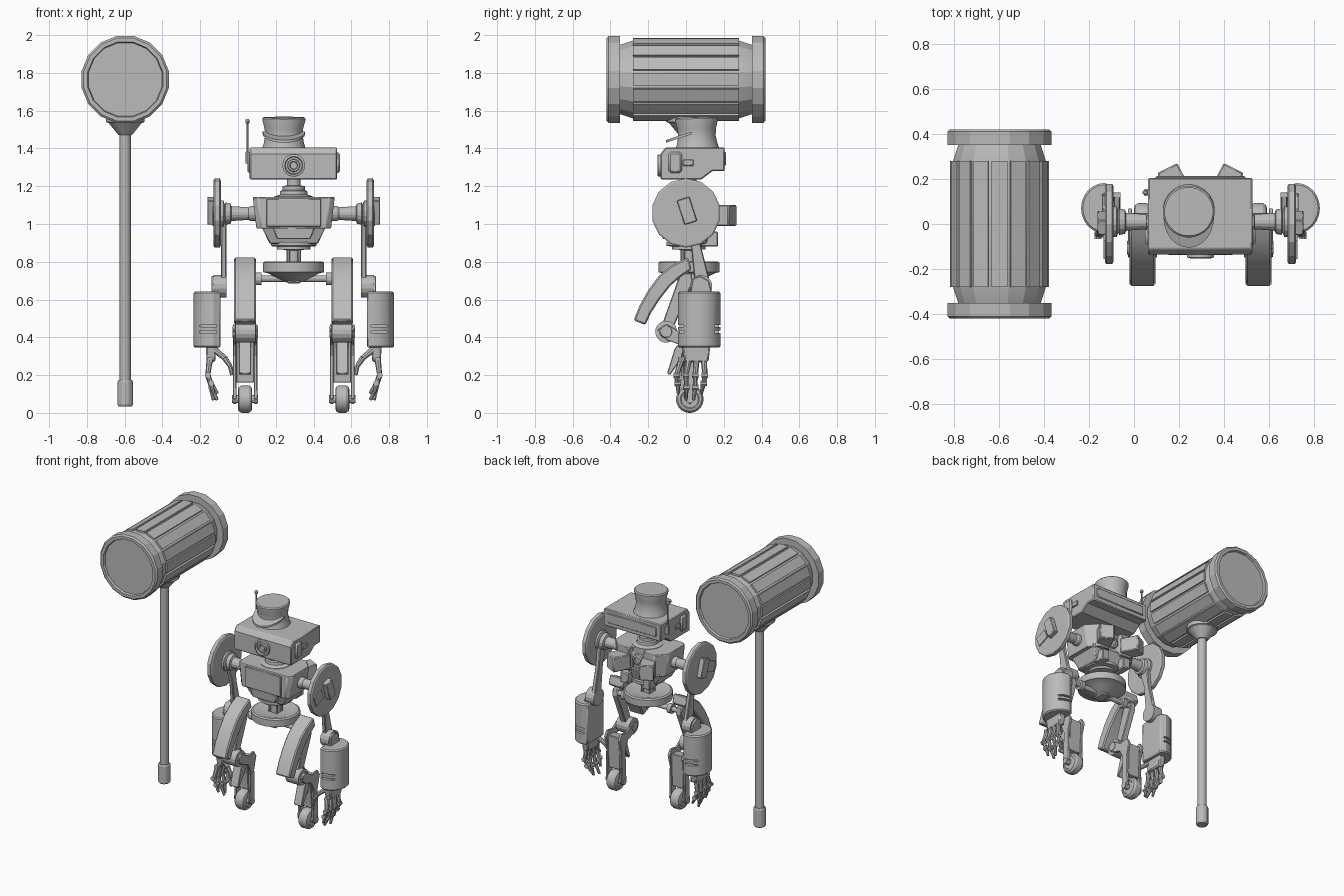
import bpy, bmesh, math
from mathutils import Vector, Euler

grey = bpy.data.materials.new("plain grey")
grey.diffuse_color = (0.5, 0.5, 0.5, 1)
CX = 0.295  # centre line of the robot


def finish(name, bm, bevel=0):
    bmesh.ops.recalc_face_normals(bm, faces=bm.faces)
    me = bpy.data.meshes.new(name)
    bm.to_mesh(me)
    bm.free()
    me.materials.append(grey)
    ob = bpy.data.objects.new(name, me)
    bpy.context.collection.objects.link(ob)
    if bevel:
        m = ob.modifiers.new("bevel", 'BEVEL')
        m.width, m.segments, m.limit_method = bevel, 1, 'ANGLE'
        m.angle_limit = math.radians(40)
    return ob


def lathe(name, origin, axis, prof, n=16, turn=0.5):
    """Revolve (radius, distance) points around an axis, capping both ends."""
    bm = bmesh.new()
    rot = Vector(axis).to_track_quat('Z', 'Y')
    rings = []
    for r, h in prof:
        rings.append([bm.verts.new(Vector(origin) + rot @ Vector((
            r * math.cos(math.tau * (i + turn) / n), r * math.sin(math.tau * (i + turn) / n), h)))
            for i in range(n)])
    for a, b in zip(rings, rings[1:]):
        for i in range(n):
            j = (i + 1) % n
            bm.faces.new((a[i], a[j], b[j], b[i]))
    bm.faces.new(rings[0])
    bm.faces.new(rings[-1])
    return finish(name, bm)


def rod(name, p0, p1, r0, r1=None, n=12):
    d = Vector(p1) - Vector(p0)
    return lathe(name, p0, d, [(r0, 0), (r0 if r1 is None else r1, d.length)], n)


def prism(name, pts, a, b, axis='X', bevel=0):
    """Extrude an outline from a to b along an axis."""
    place = {'X': lambda p, t: (t, p[0], p[1]), 'Y': lambda p, t: (p[0], t, p[1]),
             'Z': lambda p, t: (p[0], p[1], t)}[axis]
    bm = bmesh.new()
    lo = [bm.verts.new(place(p, a)) for p in pts]
    hi = [bm.verts.new(place(p, b)) for p in pts]
    bm.faces.new(lo)
    bm.faces.new(hi)
    for i in range(len(pts)):
        j = (i + 1) % len(pts)
        bm.faces.new((lo[i], lo[j], hi[j], hi[i]))
    return finish(name, bm, bevel)


def box(name, c, size, rot=(0, 0, 0), bevel=0, taper=1):
    bm = bmesh.new()
    bmesh.ops.create_cube(bm, size=1)
    e = Euler([math.radians(a) for a in rot])
    for v in bm.verts:
        k = taper if v.co.z < 0 else 1
        p = Vector((v.co.x * size[0] * k, v.co.y * size[1] * k, v.co.z * size[2]))
        p.rotate(e)
        v.co = p + Vector(c)
    return finish(name, bm, bevel)


# ---- Hammer: rims, fluted drum, handle ----
HX, HZ = -0.597, 1.765
half = [(0.198, 0.405), (0.203, 0.42), (0.224, 0.42), (0.235, 0.41), (0.235, 0.35), (0.187, 0.35), (0.21, 0.28)]
lathe("hammer_head", (HX, 0, HZ), (0, 1, 0),
      [(r, -h) for r, h in half] + half[::-1], 16)
flutes = []
for i in range(16):
    for da, r in ((-9.3, 0.208), (-9, 0.222), (9, 0.222), (9.3, 0.208)):
        a = math.radians(i * 22.5 + da)
        flutes.append((HX + r * math.cos(a), HZ + r * math.sin(a)))
prism("hammer_flutes", flutes, -0.28, 0.28, 'Y')
lathe("hammer_handle", (HX, 0, 0), (0, 0, 1), [(0.036, 0.035), (0.042, 0.045), (0.042, 0.165),
      (0.036, 0.175), (0.03, 0.175), (0.03, 1.47), (0.036, 1.47), (0.09, 1.535), (0.105, 1.54), (0.105, 1.57)], 14)

# ---- Head: casing, lens, side panels, hat, antenna ----
prism("head", [(-0.135, 1.235), (-0.135, 1.37), (-0.11, 1.405), (0.205, 1.405), (0.205, 1.28),
               (0.14, 1.28), (0.08, 1.235)], 0.062, 0.525, bevel=0.006)
box("back_head_strip", (CX, 0.205, 1.345), (0.40, 0.014, 0.07), bevel=0.004)
lathe("eye_lens", (CX, -0.13, 1.31), (0, -1, 0), [(0.06, 0), (0.06, 0.018), (0.048, 0.022),
      (0.044, 0.008), (0.034, 0.008), (0.031, 0.02), (0.022, 0.02), (0.018, 0.01)], 20)
for x, s in ((0.062, "left"), (0.527, "right")):
    box("ear_panel_" + s, (x, -0.057, 1.325), (0.026, 0.07, 0.11), bevel=0.01)
    box("ear_catch_" + s, (x, 0.012, 1.325), (0.018, 0.055, 0.035), bevel=0.004)
lathe("hat", (0.243, 0.06, 1.395), (0, -0.03, 1), [(0.118, 0), (0.108, 0.03), (0.1, 0.07), (0.103, 0.11),
      (0.115, 0.155), (0.115, 0.163), (0.108, 0.17)], 24)
brim = [(0.243 + 0.112 * math.cos(a), 0.03 + 0.135 * math.sin(a))
        for a in [math.radians(180 + 15 * i) for i in range(13)]]
visor = prism("hat_visor", brim, 0, 0.014, 'Z')
for v in visor.data.vertices:
    v.co.z += 1.475 + 0.33 * (v.co.y - 0.03)
lathe("antenna", (0.05, 0.14, 1.32), (0, 0, 1), [(0.011, 0), (0.011, 0.06), (0.006, 0.065), (0.005, 0.21),
      (0.011, 0.215), (0.012, 0.228), (0.007, 0.237)], 10)
box("antenna_mount", (0.057, 0.14, 1.35), (0.02, 0.03, 0.05))

# ---- Neck and torso ----
NY = 0.02
lathe("neck", (CX, NY, 0), (0, 0, 1), [(0.105, 1.12), (0.105, 1.145), (0.075, 1.155), (0.072, 1.175),
      (0.06, 1.18), (0.06, 1.2), (0.036, 1.205), (0.036, 1.245)], 20)
chest = [(-0.217, -0.10), (-0.19, -0.125), (0.19, -0.125), (0.217, -0.10), (0.217, 0.09), (0.15, 0.16),
         (0.06, 0.16), (0.05, 0.12), (-0.05, 0.12), (-0.06, 0.16), (-0.15, 0.16), (-0.217, 0.09)]
torso = prism("torso", [(CX + x, y) for x, y in chest], 0.975, 1.142, 'Z', 0.005)
for v in torso.data.vertices:
    if v.co.z < 1:
        v.co.x = CX + (v.co.x - CX) * 0.91
box("chest_plate", (CX, -0.128, 1.06), (0.29, 0.02, 0.15), bevel=0.004)
box("belly", (CX, 0.015, 0.945), (0.35, 0.25, 0.1), taper=0.73, bevel=0.006)
box("belly_flap", (CX, -0.1, 0.95), (0.22, 0.06, 0.06), taper=0.8, bevel=0.004)
lathe("back_dial", (CX, 0.11, 1.06), (0, 1, 0), [(0.04, 0), (0.04, 0.03), (0.025, 0.035), (0.022, 0.025)], 16)
lathe("waist", (CX, 0.015, 0), (0, 0, 1), [(0.035, 0.69), (0.06, 0.70), (0.1, 0.72), (0.14, 0.74), (0.163, 0.745),
      (0.163, 0.795), (0.152, 0.802), (0.13, 0.80), (0.1, 0.79), (0.036, 0.79), (0.036, 0.86),
      (0.06, 0.865), (0.09, 0.865), (0.09, 0.88), (0.12, 0.885), (0.12, 0.905)], 24)
for i in range(4):
    a = math.tau * (i + 0.5) / 4
    rod("spine_strut", (CX + 0.04 * math.cos(a), 0.015 + 0.04 * math.sin(a), 0.78),
        (CX + 0.04 * math.cos(a), 0.015 + 0.04 * math.sin(a), 0.87), 0.01, n=8)
box("pelvis", (CX, 0.015, 0.71), (0.07, 0.1, 0.05), bevel=0.006)
rod("hip_axle", (0.04, 0.015, 0.71), (0.55, 0.015, 0.71), 0.018)

thigh = [(0.01, 0.825), (-0.07, 0.785), (-0.14, 0.73), (-0.20, 0.65), (-0.245, 0.57), (-0.277, 0.49),
         (-0.215, 0.465), (-0.185, 0.53), (-0.14, 0.60), (-0.085, 0.67), (-0.03, 0.72), (0.03, 0.76)]
shin = [(-0.15, 0.44), (-0.10, 0.47), (-0.02, 0.42), (0.045, 0.43), (0.07, 0.39), (0.045, 0.3), (0.05, 0.08),
        (0.02, 0.045), (-0.01, 0.08), (0.0, 0.3), (-0.03, 0.36), (-0.1, 0.385)]
toe_guard = [(-0.02, 0.39), (-0.06, 0.34), (-0.10, 0.21), (-0.085, 0.20), (-0.03, 0.28), (0.02, 0.35)]
knuckle_y = (-0.035, 0.005, 0.045, 0.085)

for s, side in ((-1, "left"), (1, "right")):
    def X(d):
        return CX + s * d

    def part(name):
        return name + "_" + side

    # back thruster pods
    box(part("back_pod"), (X(0.118), 0.19, 1.045), (0.1, 0.13, 0.11), (0, 0, s * -27), 0.006)
    box(part("back_foot"), (X(0.09), 0.125, 0.92), (0.06, 0.09, 0.08), bevel=0.006)

    # ---- Shoulder ----
    lathe(part("shoulder_shaft"), (X(0.2), 0.01, 1.055), (s, 0, 0), [(0.04, 0), (0.04, 0.03), (0.034, 0.04),
          (0.04, 0.13), (0.055, 0.135), (0.06, 0.16), (0.05, 0.165), (0.07, 0.172), (0.07, 0.2)], 16)
    lathe(part("shoulder_disc"), (X(0.386), 0.0, 1.058), (s, 0, 0), [(0.172, 0), (0.183, 0.006),
          (0.183, 0.032), (0.174, 0.038)], 14)
    box(part("disc_block"), (X(0.435), 0.005, 1.07), (0.045, 0.07, 0.135), (18, 0, 0), 0.004)
    box(part("disc_plate"), (X(0.425), -0.10, 1.04), (0.012, 0.09, 0.075), (22, 0, 0))

    # ---- Upper arm and elbow ----
    upper = [(-0.03, 1.06), (0.06, 1.06), (0.075, 0.9), (0.13, 0.68), (0.10, 0.63), (0.05, 0.65), (0.025, 0.9)]
    prism(part("upper_arm"), upper, X(0.357), X(0.386), bevel=0.005)
    rod(part("elbow"), (X(0.355), 0.08, 0.67), (X(0.425), 0.08, 0.67), 0.06, n=16)
    prism(part("elbow_bracket"), [(0.02, 0.62), (0.035, 0.71), (0.075, 0.725), (0.12, 0.70), (0.14, 0.62)],
          X(0.42), X(0.436), bevel=0.004)

    # ---- Forearm with vent slots ----
    outline = [(X(0.387), 0.165), (X(0.387), -0.025)]
    for i in range(13):
        a = math.radians(-90 + 15 * i)
        outline.append((X(0.425 + 0.105 * math.cos(a)), 0.07 + 0.112 * math.sin(a)))
    forearm = prism(part("forearm"), outline, 0.345, 0.642, 'Z', 0.008)
    for z in (0.43, 0.46):
        for y in (-0.04, 0.18):
            cut = box(part("slot_cutter"), (X(0.46), y, z), (0.10, 0.06, 0.013))
            cut.hide_render = True
            cut.hide_set(True)
            m = forearm.modifiers.new("slot", 'BOOLEAN')
            m.object, m.operation, m.solver = cut, 'DIFFERENCE', 'EXACT'

    # ---- Hand ----
    box(part("palm"), (X(0.438), 0.055, 0.315), (0.055, 0.15, 0.09), (0, 0, 0), 0.008, 0.85)
    for k, y in enumerate(knuckle_y):
        f = (y - 0.025) * 0.25
        reach = 0.0 if k in (1, 2) else 0.035
        joints = [(X(0.445), y + 0.01, 0.28), (X(0.455), y + f, 0.20), (X(0.437), y + f * 0.6, 0.135 + reach * 0.6),
                  (X(0.425 - 0.02 * (k % 2)), y - 0.005, 0.068 + reach)]
        for i in range(3):
            rod(part("finger_segment"), joints[i], joints[i + 1], 0.017 - 0.002 * i, 0.013 - 0.002 * i, 8)
            j = joints[i]
            rod(part("finger_knuckle"), (j[0], j[1] - 0.017, j[2]), (j[0], j[1] + 0.017, j[2]), 0.016, n=8)
    tj = [(X(0.42), 0.0, 0.335), (X(0.365), -0.015, 0.29), (X(0.335), -0.02, 0.245), (X(0.328), -0.02, 0.20)]
    for i in range(3):
        rod(part("thumb_segment"), tj[i], tj[i + 1], 0.018 - 0.002 * i, 0.014 - 0.002 * i, 8)

    # ---- Leg: thigh guard, knee, shin plates, wheel ----
    prism(part("thigh_guard"), thigh, X(0.2), X(0.315), bevel=0.008)
    rod(part("hip_collar"), (X(0.17), 0.015, 0.71), (X(0.2), 0.015, 0.71), 0.035)
    prism(part("thigh_strut"), [(-0.03, 0.74), (0.03, 0.74), (0.035, 0.69), (-0.08, 0.42), (-0.14, 0.43)],
          X(0.235), X(0.28), bevel=0.005)
    lathe(part("knee"), (X(0.19), -0.105, 0.43), (s, 0, 0), [(0.03, 0), (0.035, 0.01), (0.058, 0.012), (0.058, 0.118),
          (0.035, 0.12), (0.03, 0.135)], 16)
    for d in (0.193, 0.304):
        prism(part("shin_plate"), shin, X(d), X(d + 0.017), bevel=0.003)
    prism(part("shin_core"), [(-0.03, 0.39), (0.05, 0.40), (0.04, 0.16), (0.0, 0.16), (-0.01, 0.3)],
          X(0.21), X(0.304), bevel=0.004)
    prism(part("toe_guard"), toe_guard, X(0.225), X(0.29), bevel=0.004)
    rod(part("wheel_axle"), (X(0.188), 0.02, 0.073), (X(0.328), 0.02, 0.073), 0.022)
    lathe(part("wheel"), (X(0.22), 0.02, 0.073), (s, 0, 0), [(0.045, 0.004), (0.05, 0), (0.064, 0.004), (0.073, 0.018),
          (0.073, 0.057), (0.064, 0.071), (0.05, 0.075), (0.045, 0.071)], 24)

# smooth the fine curves and keep the facets of coarse parts
for ob in bpy.context.scene.objects:
    if not ob.hide_render:
        ob.select_set(True)
        bpy.context.view_layer.objects.active = ob
bpy.ops.object.shade_smooth_by_angle(angle=math.radians(20))
